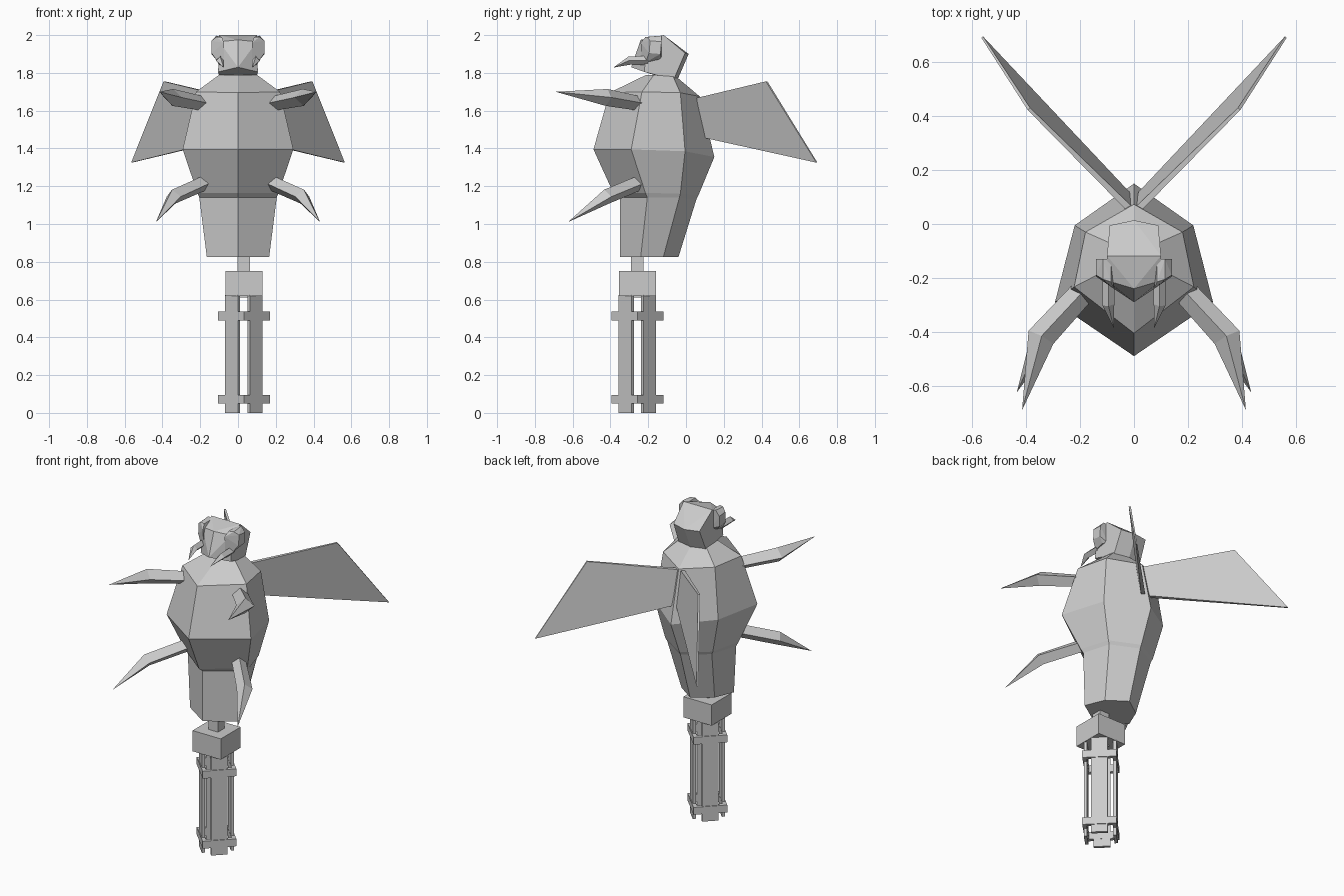
import bpy, bmesh, math
from mathutils import Vector, Matrix

if "Cube" in bpy.data.objects:
    bpy.data.objects.remove(bpy.data.objects["Cube"])

grey = bpy.data.materials.new("plain_grey")
grey.diffuse_color = (0.6, 0.6, 0.6, 1)
grey.use_nodes = True
grey.node_tree.nodes["Principled BSDF"].inputs["Base Color"].default_value = grey.diffuse_color


def finish(name, bm):
    bmesh.ops.recalc_face_normals(bm, faces=bm.faces[:])
    me = bpy.data.meshes.new(name)
    bm.to_mesh(me)
    bm.free()
    me.materials.append(grey)
    ob = bpy.data.objects.new(name, me)
    bpy.context.collection.objects.link(ob)
    return ob


def loft(name, rings):
    """Skin a list of rings (a one-point ring makes a tip) and cap the ends."""
    bm = bmesh.new()
    vs = [[bm.verts.new(p) for p in r] for r in rings]
    for a, b in zip(vs, vs[1:]):
        n = len(a)
        for i in range(n):
            j = (i + 1) % n
            if len(b) == 1:
                bm.faces.new((a[i], a[j], b[0]))
            else:
                bm.faces.new((a[i], a[j], b[j], b[i]))
    for r in (vs[0], vs[-1]):
        if len(r) > 2:
            bm.faces.new(r)
    return finish(name, bm)


def hull(name, pts):
    bm = bmesh.new()
    for p in pts:
        bm.verts.new(p)
    bmesh.ops.convex_hull(bm, input=bm.verts[:])
    bmesh.ops.dissolve_limit(bm, angle_limit=0.03, verts=bm.verts[:], edges=bm.edges[:])
    return finish(name, bm)


def box(name, centre, size, turn=0.0):
    bm = bmesh.new()
    m = (Matrix.Translation(centre) @ Matrix.Rotation(turn, 4, 'Z')
         @ Matrix.Diagonal((*size, 1)))
    bmesh.ops.create_cube(bm, size=1, matrix=m)
    return finish(name, bm)


def hexring(front, side, rear, back):
    """Six-point ring mirrored across x = 0."""
    flip = lambda p: (-p[0], p[1], p[2])
    return [(0, *front), side, rear, (0, *back), flip(rear), flip(side)]


# Body: stacked hexagonal rings
loft("body", [
    hexring((-.35, .825), (.165, -.24, .825), (.115, -.12, .825), (-.04, .825)),
    hexring((-.35, 1.14), (.205, -.205, 1.14), (.155, -.035, 1.14), (.055, 1.13)),
    hexring((-.385, 1.165), (.215, -.215, 1.165), (.165, -.03, 1.16), (.065, 1.15)),
    hexring((-.49, 1.395), (.293, -.29, 1.395), (.22, -.005, 1.385), (.15, 1.355)),
    hexring((-.405, 1.695), (.222, -.233, 1.7), (.18, -.03, 1.695), (.073, 1.675)),
    hexring((-.21, 1.79), (.1, -.17, 1.79), (.09, -.07, 1.785), (-.04, 1.77)),
])

# Head: tilted faceted block
head = [(0, -.29, 1.83), (0, -.05, 1.752), (0, .014, 1.9), (0, -.24, 1.975)]
for s in (-1, 1):
    head += [(s * .105, -.22, 1.805), (s * .095, -.065, 1.765), (s * .09, -.005, 1.905),
             (s * .1, -.118, 2.0), (s * .1, -.21, 1.965), (s * .06, -.118, 2.0)]
hull("head", head)


def spike(name, s, stations):
    """Diamond-section limb: (centre, half width, half height); zero width makes the tip."""
    pts = [Vector((s * c[0], c[1], c[2])) for c, _, _ in stations]
    rings = []
    for i, (_, w, h) in enumerate(stations):
        d = pts[min(i + 1, len(pts) - 1)] - pts[max(i - 1, 0)]
        side = d.cross(Vector((0, 0, 1))).normalized()
        up = side.cross(d).normalized()
        rings.append([pts[i]] if w == 0 else
                     [pts[i] + side * w, pts[i] + up * h, pts[i] - side * w, pts[i] - up * h])
    loft(name, rings)


for s, tag in ((1, "right"), (-1, "left")):
    # Limbs
    spike("upper_arm_" + tag, s, [((.17, -.23, 1.635), .045, .038),
                                  ((.345, -.42, 1.67), .052, .045), ((.415, -.69, 1.7), 0, 0)])
    spike("lower_arm_" + tag, s, [((.17, -.24, 1.22), .04, .04),
                                  ((.34, -.42, 1.145), .045, .04), ((.435, -.625, 1.01), 0, 0)])
    # Mandibles
    spike("mandible_" + tag, s, [((.095, -.2, 1.865), .022, .025),
                                 ((.095, -.3, 1.865), .022, .022), ((.075, -.385, 1.828), 0, 0)])
    # Eyes: bulging bevelled blocks on the head sides
    eye = [(.075, -.24, 1.96), (.075, -.235, 1.88), (.085, -.13, 1.875), (.085, -.13, 1.99),
           (.085, -.215, 1.99), (.105, -.215, 1.855), (.11, -.15, 1.87),
           (.14, -.135, 1.9), (.14, -.13, 1.965), (.14, -.19, 1.97), (.14, -.195, 1.905),
           (.115, -.13, 1.997), (.115, -.205, 1.99)]
    hull("eye_" + tag, [(s * x, y, z) for x, y, z in eye])
    # Wings: thin four-cornered blades
    wing = [(.015, .055, 1.665), (.39, .427, 1.755), (.563, .693, 1.325), (.025, .11, 1.455)]
    n = Vector((.71, -.71, 0))
    rings = []
    for side in (-1, 1):
        rings.append([(s * (x + side * t * n.x), y + side * t * n.y, z)
                      for (x, y, z), t in zip(wing, (.012, .006, .004, .012))])
    loft("wing_" + tag, rings)

# Handle: neck pin, block, four slats and two collars turned 45 degrees
cx, cy = .031, -.257
box("handle_pin", (cx, cy, .785), (.066, .066, .35))
box("handle_block", (cx, cy, .685), (.196, .196, .13))
for k in range(4):
    a = math.pi / 4 + k * math.pi / 2
    dx, dy = math.cos(a), math.sin(a)
    box(f"handle_slat_{k + 1}", (cx + .084 * dx, cy + .084 * dy, .312), (.018, .095, .624), a)
for name, z in (("lower_collar", .0725), ("upper_collar", .5125)):
    # Square ring profile swept round its four corners
    bm = bmesh.new()
    rows = [[bm.verts.new((cx + r * math.cos(k * math.pi / 2), cy + r * math.sin(k * math.pi / 2),
                           z + h)) for k in range(4)]
            for r, h in ((.138, -.023), (.138, .023), (.105, .023), (.105, -.023))]
    for i in range(4):
        a, b = rows[i], rows[(i + 1) % 4]
        for k in range(4):
            bm.faces.new((a[k], a[(k + 1) % 4], b[(k + 1) % 4], b[k]))
    finish(name, bm)
